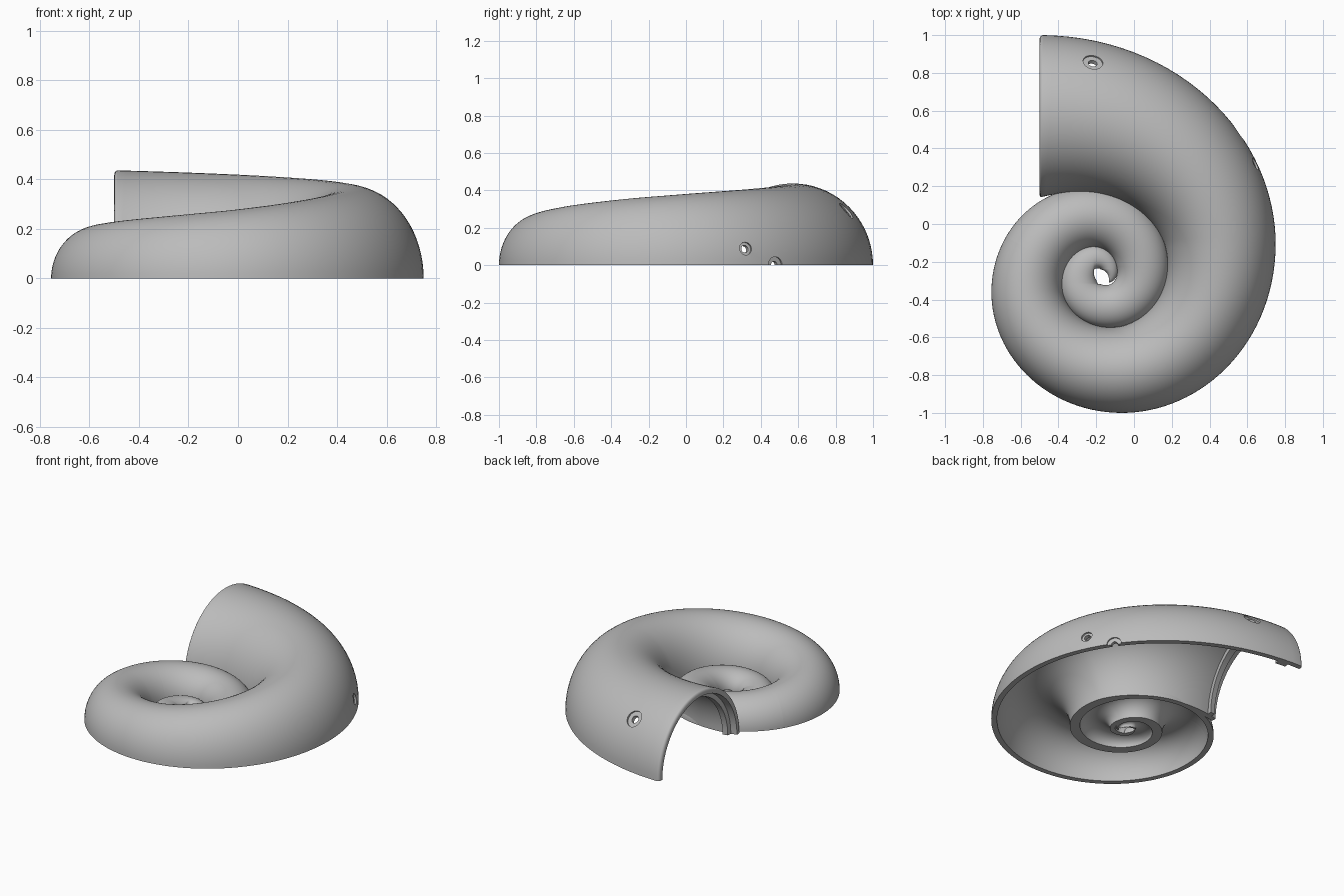
import bpy, bmesh
from math import sin, cos, pi, radians, sqrt, floor
from mathutils import Vector

cube = bpy.data.objects.get("Cube")
if cube:
    bpy.data.objects.remove(cube)

mat = bpy.data.materials.new("shell_grey")
mat.use_nodes = True
GREY = (0.5, 0.5, 0.5, 1)
mat.diffuse_color = GREY
mat.node_tree.nodes["Principled BSDF"].inputs["Base Color"].default_value = GREY

# Spiral values at every quarter turn, from the core outwards
START = -900
CENTRE = Vector((-0.17, -0.29, 0))
REACH = [-0.03, 0.02, 0.085, 0.175, 0.22, 0.26, 0.355, 0.485, 0.585, 0.71, 0.92, 1.29, 1.957]
WIDTH = [0.005, 0.015, 0.045, 0.08, 0.1, 0.115, 0.14, 0.16, 0.19, 0.23, 0.295, 0.43, 0.55]
HEIGHT = [0.005, 0.015, 0.04, 0.06, 0.08, 0.1, 0.13, 0.165, 0.21, 0.272, 0.372, 0.437, 0.46]
WALL = 0.035


def spline(keys, turn):
    """Smooth value and slope per radian at a turn angle in degrees."""
    q = (turn - START) / 90
    i = min(max(floor(q), 1), len(keys) - 3)
    u = q - i
    p, a, b, n = keys[i - 1:i + 3]
    m0, m1 = (b - p) / 2, (n - a) / 2
    c2, c3 = 3 * (b - a) - 2 * m0 - m1, 2 * (a - b) + m0 + m1
    value = a + u * (m0 + u * (c2 + u * c3))
    return value, (m0 + u * (2 * c2 + 3 * u * c3)) / (pi / 2)


def section(turn):
    """Middle, outward direction, half width and height of one section."""
    reach, slope = spline(REACH, turn)
    w, h = spline(WIDTH, turn)[0], spline(HEIGHT, turn)[0]
    f = radians(turn)
    out = Vector((cos(f), sin(f), 0))
    along = Vector((-sin(f), cos(f), 0))
    return CENTRE + out * (reach - w) + along * slope, out, w, h


def arch(turn, inset, steps=36):
    mid, out, w, h = section(turn)
    w, h = max(w - inset, 0.002), max(h - inset, 0.002)
    return [mid + out * w * cos(pi * k / steps) + Vector((0, 0, h * sin(pi * k / steps)))
            for k in range(steps + 1)]


def smooth(ob):
    bpy.ops.object.select_all(action='DESELECT')
    ob.select_set(True)
    bpy.context.view_layer.objects.active = ob
    bpy.ops.object.shade_smooth_by_angle(angle=radians(35))


def sweep(name, stations):
    """Hollow half tube; stations are (turn, outer inset, inner inset)."""
    bm = bmesh.new()
    rings = []
    for turn, a, b in stations:
        pts = arch(turn, a) + arch(turn, b)[::-1]
        rings.append([bm.verts.new(p) for p in pts])
    n = len(rings[0])
    for r, s in zip(rings, rings[1:]):
        for k in range(n):
            j = (k + 1) % n
            bm.faces.new((r[k], r[j], s[j], s[k]))
    for r in (rings[0], rings[-1]):
        for k in range(n // 2 - 1):
            bm.faces.new((r[k], r[k + 1], r[n - 2 - k], r[n - 1 - k]))
    bmesh.ops.recalc_face_normals(bm, faces=bm.faces)
    me = bpy.data.meshes.new(name)
    bm.to_mesh(me)
    bm.free()
    me.materials.append(mat)
    ob = bpy.data.objects.new(name, me)
    bpy.context.collection.objects.link(ob)
    return ob


def wall(turn):
    return min(WALL, 0.4 * spline(WIDTH, turn)[0])


# Inner whorls, then the outer whorl with a rounded lip
SPLIT = -210
inner = sweep("inner_whorls", [(t, 0, wall(t)) for t in range(-810, SPLIT + 1, 3)])
stations = [(t, 0, WALL) for t in range(SPLIT, 88, 3)]
for u in (0, 0.3, 0.55, 0.75, 0.9, 1):
    stations.append((89.2 + 0.8 * u, 0.02 * (1 - sqrt(1 - u * u)), WALL))
outer = sweep("outer_whorl", stations)

# Reinforcing rib just inside the mouth
rib = sweep("mouth_rib", [(t, WALL - 0.005, WALL + 0.03) for t in (83.5, 85, 86.5)])


def cut(ob, radius, low, high, place, axis):
    """Remove a round bore reaching from low to high along the axis."""
    bpy.ops.mesh.primitive_cylinder_add(vertices=32, radius=radius, depth=high - low,
                                        location=place + axis * (low + high) / 2)
    cutter = bpy.context.object
    cutter.rotation_euler = axis.to_track_quat('Z', 'Y').to_euler()
    cutter.hide_render = True
    cutter.data.materials.append(mat)
    bpy.context.view_layer.update()
    mod = ob.modifiers.new("bore", 'BOOLEAN')
    mod.operation, mod.solver, mod.object = 'DIFFERENCE', 'EXACT', cutter
    bpy.context.view_layer.objects.active = ob
    bpy.ops.object.modifier_apply(modifier=mod.name)
    bpy.data.objects.remove(cutter)


# Counterbored holes: (turn, angle up the wall, bore radius, recess radius)
for turn, rise, bore, recess in ((77.5, 43, 0.024, 0.053), (25.5, 13, 0.02, 0.035),
                                 (35, 0, 0.02, 0.045)):
    mid, out, w, h = section(turn)
    r = radians(rise)
    place = mid + out * w * cos(r) + Vector((0, 0, h * sin(r)))
    axis = (out * cos(r) / w + Vector((0, 0, sin(r) / h))).normalized()
    cut(outer, recess, -0.012, 0.06, place, axis)
    cut(outer, bore, -0.09, 0.06, place, axis)

for ob in (inner, outer, rib):
    smooth(ob)
